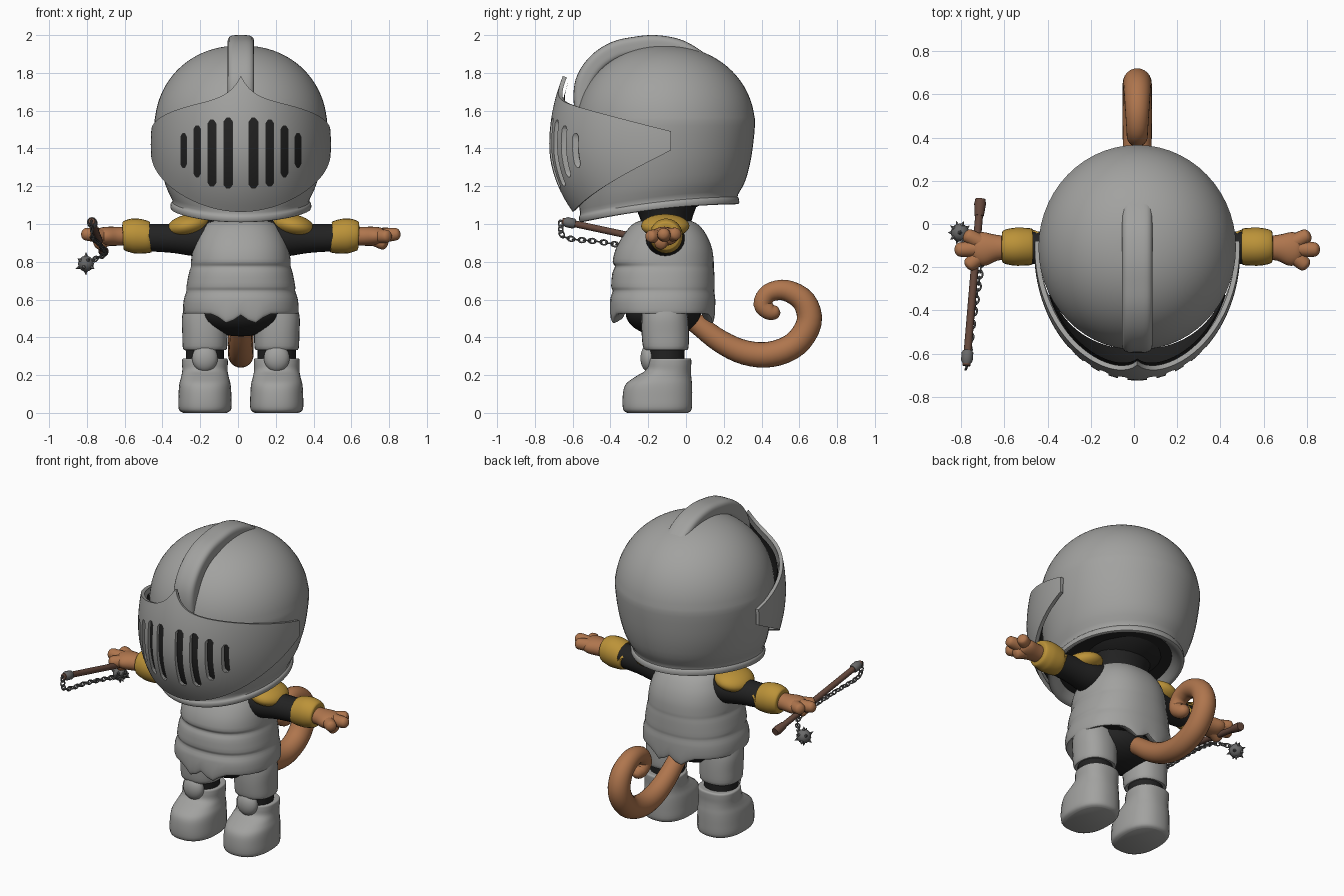
import bpy, bmesh
from math import sin, cos, pi, exp, radians
from mathutils import Vector, Matrix, Euler

if "Cube" in bpy.data.objects:
    bpy.data.objects.remove(bpy.data.objects["Cube"])

CX = 0.015  # body centre line


def material(name, rgb):
    m = bpy.data.materials.new(name)
    m.use_nodes = True
    m.diffuse_color = (*rgb, 1)
    bsdf = next(n for n in m.node_tree.nodes if n.type == 'BSDF_PRINCIPLED')
    bsdf.inputs["Base Color"].default_value = (*rgb, 1)
    bsdf.inputs["Roughness"].default_value = 0.6
    return m


STEEL = material("steel grey", (0.36, 0.36, 0.35))
BLACK = material("black cloth", (0.016, 0.016, 0.016))
GOLD = material("gold", (0.50, 0.29, 0.04))
SKIN = material("tan brown", (0.43, 0.18, 0.075))
WOOD = material("dark wood", (0.13, 0.065, 0.045))
IRON = material("dark iron", (0.14, 0.14, 0.14))


def finish(name, bm, mats, angle=40):
    bmesh.ops.recalc_face_normals(bm, faces=bm.faces)
    me = bpy.data.meshes.new(name)
    bm.to_mesh(me)
    bm.free()
    for m in mats:
        me.materials.append(m)
    me.shade_smooth()
    me.set_sharp_from_angle(angle=radians(angle))
    ob = bpy.data.objects.new(name, me)
    bpy.context.collection.objects.link(ob)
    return ob


def smooth_path(pts, k):
    """Catmull-Rom resampling of tuples of any length."""
    pts = [Vector(p) for p in pts]
    if k == 1:
        return pts
    out = []
    for i in range(len(pts) - 1):
        p0, p1, p2 = pts[max(i - 1, 0)], pts[i], pts[i + 1]
        p3 = pts[min(i + 2, len(pts) - 1)]
        for j in range(k):
            t = j / k
            out.append(0.5 * (2 * p1 + (p2 - p0) * t + (2 * p0 - 5 * p1 + 4 * p2 - p3) * t * t
                              + (3 * p1 - p0 - 3 * p2 + p3) * t ** 3))
    return out + [pts[-1]]


def sweep(name, stations, mats, ref=(1, 0, 0), k=4, segs=24, power=2, flat=False, warp=None, cap=0):
    """Skin ellipses along a path; a station is x, y, z, radius along ref, other radius."""
    st = smooth_path(stations, k)
    pos = [Vector(s[:3]) + Vector((CX, 0, 0)) for s in st]
    bm = bmesh.new()
    rings = []
    for i, s in enumerate(st):
        tan = Vector((0, 0, 1)) if flat else (pos[min(i + 1, len(pos) - 1)] - pos[max(i - 1, 0)]).normalized()
        side = Vector(ref)
        side = (side - tan * side.dot(tan)).normalized()
        up = tan.cross(side)
        ring = []
        for j in range(segs):
            c, d = cos(2 * pi * j / segs), sin(2 * pi * j / segs)
            r = (abs(c) ** power + abs(d) ** power) ** (-1 / power)
            p = pos[i] + side * c * r * s[3] + up * d * r * s[4]
            ring.append(bm.verts.new(warp(p) if warp else p))
        rings.append(ring)
    bm.faces.new(rings[0][::-1]).material_index = cap
    bm.faces.new(rings[-1])
    for a, b in zip(rings, rings[1:]):
        for j in range(segs):
            n = (j + 1) % segs
            bm.faces.new((a[j], a[n], b[n], b[j]))
    return finish(name, bm, mats)


def loft(name, rings, mats, x=0, **kw):
    """Stack level rings; a ring is z, front y, back y, half width."""
    return sweep(name, [(x, (f + b) / 2, z, w, (b - f) / 2) for z, f, b, w in rings], mats, flat=True, **kw)


def ball(name, loc, radii, mat, rot=(0, 0, 0)):
    bm = bmesh.new()
    mtx = (Matrix.Translation(Vector(loc) + Vector((CX, 0, 0))) @ Euler(rot).to_matrix().to_4x4()
           @ Matrix.Diagonal((*radii, 1)))
    bmesh.ops.create_uvsphere(bm, u_segments=28, v_segments=18, radius=1, matrix=mtx)
    return finish(name, bm, [mat])


# Helmet: flared rim that droops at the front, bulging sides, domed top
def droop(p):
    front = max(0, min(1, 0.5 - (p.y + 0.12) / 0.9))
    p.z -= 0.1 * front ** 2 * max(0, min(1, (1.4 - p.z) / 0.22))
    return p


helmet = [(1.15, -.50, .20, .31), (1.11, -.53, .25, .345), (1.108, -.56, .28, .37), (1.135, -.567, .28, .372),
          (1.155, -.56, .275, .363), (1.23, -.573, .315, .40), (1.36, -.58, .347, .436)]
for i in range(12):
    a = radians(i * 8)
    s = max(cos(a), 0.03) ** 0.93
    helmet.append((1.52 + .425 * sin(a), -.115 - .468 * s, -.115 + .48 * s, .456 * s))
loft("helmet", helmet, [STEEL, BLACK], segs=56, warp=droop, cap=1, k=3)
ball("head", (0, -.12, 1.4), (.36, .38, .35), BLACK)

# Crest strip over the dome
crest = [(-.585, 1.58), (-.592, 1.7), (-.57, 1.80), (-.50, 1.895), (-.40, 1.96), (-.29, 1.988),
         (-.17, 2.0), (-.04, 1.98), (.06, 1.93), (.15, 1.86)]
stations = []
for y, z in crest:
    inward = (Vector((-.12, 1.5)) - Vector((y, z))).normalized() * .05
    stations.append((0, y + inward.x, z + inward.y, .07, .05))
sweep("helmet_crest", stations, [STEEL], power=4, segs=32)


# Visor: curved shell peaked at the brow
def visor_sheet(name, mat, span, scale, margin):
    bm = bmesh.new()
    nu, nv = 64, 20
    grid = []
    for i in range(nu + 1):
        t = radians(span) * (2 * i / nu - 1)
        low = 1.07 + .3 * (1 - cos(t)) + margin
        top = 1.5 + .15 * cos(t) + .13 * exp(-abs(sin(t)) / .15) - margin
        col = []
        for j in range(nv + 1):
            z = low + (top - low) * j / nv
            d = z - 1.42
            depth = .593 - (.55 if d > 0 else 1.0) * d * d
            width = .466 - .5 * d * d
            col.append(bm.verts.new((CX + scale * width * sin(t), -.12 - scale * depth * cos(t), z)))
        grid.append(col)
    for a, b in zip(grid, grid[1:]):
        for j in range(nv):
            bm.faces.new((a[j], b[j], b[j + 1], a[j + 1]))
    return finish(name, bm, [mat])


visor_sheet("visor_lining", BLACK, 68, .945, .025)
visor = visor_sheet("visor", STEEL, 94, 1, 0)
bpy.context.view_layer.objects.active = visor
visor.modifiers.new("thickness", 'SOLIDIFY').thickness = .022
visor.modifiers["thickness"].offset = 0
bpy.ops.object.modifier_apply(modifier="thickness")
for s in (-1, 1):
    for x, low, top, w in ((.067, 1.19, 1.56, .023), (.153, 1.2, 1.55, .021),
                           (.231, 1.25, 1.52, .018), (.303, 1.30, 1.48, .015)):
        cutter = loft("slit_cutter", [(low, -.9, -.42, w * .4), (low + .018, -.9, -.42, w),
                                      (top - .018, -.9, -.42, w), (top, -.9, -.42, w * .4)],
                      [STEEL], x=s * x, k=1, segs=16, power=10)
        cutter.hide_render = True
        cut = visor.modifiers.new("slit", 'BOOLEAN')
        cut.operation, cut.solver, cut.object = 'DIFFERENCE', 'EXACT', cutter
        bpy.ops.object.modifier_apply(modifier="slit")
        bpy.data.objects.remove(cutter)
visor.data.set_sharp_from_angle(angle=radians(40))


# Torso plate with chest and belly folds and a scalloped hem
def hem(p):
    if p.z < .58:
        p.z -= .05 * exp(-((abs(p.x - CX) - .07) / .05) ** 2)
    return p


loft("torso_armour", [(.55, -.34, .10, .25), (.525, -.385, .14, .295), (.54, -.40, .152, .306), (.60, -.402, .155, .302),
                      (.645, -.388, .15, .288), (.67, -.396, .152, .288), (.74, -.39, .15, .275), (.775, -.376, .147, .264),
                      (.80, -.388, .147, .264), (.86, -.375, .14, .256), (.92, -.345, .12, .238), (.97, -.31, .09, .21),
                      (1.0, -.28, .06, .185), (1.015, -.25, .03, .15)],
     [STEEL, BLACK], segs=48, power=2.3, warp=hem, cap=1, k=3)
loft("neck", [(.95, -.25, .04, .17), (1.02, -.24, .03, .16), (1.15, -.30, .08, .2)], [BLACK])
ball("hips", (0, -.12, .53), (.235, .2, .125), BLACK)

for s, side in ((1, "left_"), (-1, "right_")):
    # Legs
    lx = s * .19
    loft(side + "leg", [(.22, -.2, -.01, .1), (.55, -.22, 0, .105)], [BLACK], x=lx, k=1)
    loft(side + "thigh_plate", [(.338, -.2, -.01, .095), (.34, -.225, .012, .116), (.42, -.235, .015, .12),
                                (.5, -.235, .01, .122), (.56, -.23, 0, .11)], [STEEL], x=lx, power=2.4)
    ball(side + "knee_pad", (lx, -.197, .29), (.068, .044, .073), STEEL)
    loft(side + "boot", [(0, -.31, .01, .115), (.02, -.333, .03, .139), (.09, -.335, .033, .14), (.15, -.32, .032, .136),
                         (.19, -.27, .028, .126), (.225, -.215, .026, .12), (.265, -.205, .028, .121),
                         (.287, -.2, .025, .117), (.288, -.18, 0, .09)], [STEEL], x=lx, power=2.4, segs=32)

    # Arms
    def limb(name, pts, mat, **kw):
        return sweep(side + name, [(s * p[0], *p[1:]) for p in pts], [mat], ref=(0, 1, 0), **kw)

    limb("sleeve", [(.14, -.11, .92, .11, .10), (.25, -.11, .92, .10, .09), (.38, -.11, .925, .08, .076),
                    (.6, -.11, .93, .072, .07)], BLACK)
    ball(side + "shoulder_pad", (s * .28, -.11, .99), (.112, .128, .06), GOLD, rot=(0, s * .2, 0))
    limb("cuff", [(.487, -.105, .93, .07, .07), (.489, -.105, .928, .084, .083), (.54, -.105, .935, .088, .092),
                  (.58, -.105, .938, .086, .09), (.621, -.105, .936, .074, .075), (.622, -.105, .936, .05, .05)], GOLD)
    limb("palm", [(.57, -.11, .935, .05, .048), (.65, -.11, .935, .06, .05), (.71, -.115, .935, .078, .05),
                  (.75, -.12, .935, .065, .042), (.775, -.12, .935, .02, .015)], SKIN)
    for finger, tip in (("back_finger", (.80, -.045, .95)), ("middle_finger", (.845, -.12, .948)),
                        ("front_finger", (.79, -.2, .935)), ("thumb", (.775, -.14, .888))):
        a, b = Vector((.68, -.11, .935)), Vector(tip)
        limb(finger, [(*a.lerp(b, f), r, r) for f, r in ((0, .04), (.5, .037), (.85, .033), (.96, .022), (1, .006))],
             SKIN, segs=16)

# Curled tail
sweep("tail", [(0, -.04, .54, .05, .05), (0, .06, .47, .054, .054), (0, .18, .38, .06, .06), (0, .31, .32, .065, .065),
               (0, .45, .31, .068, .068), (0, .58, .365, .068, .068), (0, .652, .48, .067, .067), (0, .625, .59, .063, .063),
               (0, .53, .648, .056, .056), (0, .44, .635, .05, .05), (0, .405, .575, .048, .048),
               (0, .445, .535, .044, .044), (0, .485, .535, .03, .03), (0, .498, .537, .006, .006)], [SKIN])

# Flail: handle, end fittings, chain and spiked ball
start, end = Vector((-.725, .115, .85)), Vector((-.79, -.655, 1.015))
for name, mat, spans in (("flail_handle", WOOD, ((0, .018), (1, .018))), ("flail_pommel", WOOD, ((0, .024), (.03, .027), (.1, .022))),
                         ("flail_cap", IRON, ((.91, .021), (.92, .027), (.97, .027), (1, .012)))):
    sweep(name, [(*start.lerp(end, f), r, r) for f, r in spans], [mat], k=1, segs=16)

chain = smooth_path([(-.79, -.662, 1.0), (-.785, -.64, .93), (-.76, -.45, .905), (-.73, -.25, .87),
                     (-.72, -.13, .84), (-.77, -.06, .815), (-.815, -.04, .79)], 40)
bm = bmesh.new()
travelled, count = 1.0, 0
for a, b in zip(chain, chain[1:]):
    travelled += (b - a).length
    if travelled < .027:
        continue
    travelled, count = 0, count + 1
    frame = (b - a).to_track_quat('X', 'Z').to_matrix() @ Matrix.Rotation(count % 2 * pi / 2, 3, 'X')
    rows = [[bm.verts.new(a + Vector((CX, 0, 0)) + frame @ Vector((
        1.45 * cos(u) * (.0125 + .0045 * cos(v)), sin(u) * (.0125 + .0045 * cos(v)), .0045 * sin(v))))
        for v in [2 * pi * j / 6 for j in range(6)]] for u in [2 * pi * i / 12 for i in range(12)]]
    for i in range(12):
        for j in range(6):
            n, m = (i + 1) % 12, (j + 1) % 6
            bm.faces.new((rows[i][j], rows[n][j], rows[n][m], rows[i][m]))
finish("flail_chain", bm, [IRON])

bm = bmesh.new()
bmesh.ops.create_icosphere(bm, subdivisions=3, radius=.042)
for v in bm.verts:
    if len(v.link_edges) == 5:
        v.co *= 1.5
bmesh.ops.translate(bm, verts=bm.verts, vec=(-.805, -.04, .79))
finish("flail_ball", bm, [IRON])
